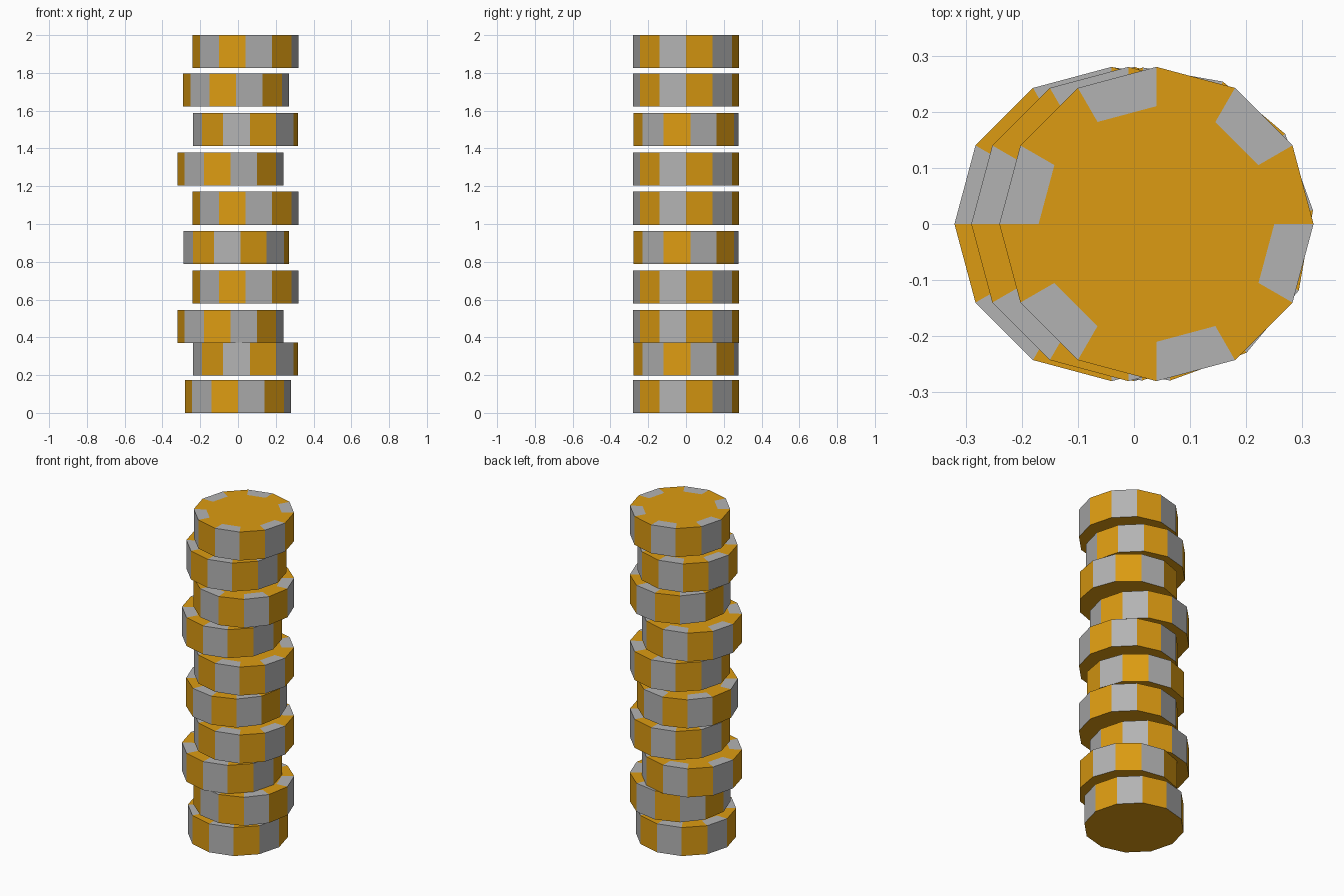
import bpy, bmesh
from math import radians, cos, sin

if "Cube" in bpy.data.objects:
    bpy.data.objects.remove(bpy.data.objects["Cube"])

SIDES, RADIUS, INNER, THICK = 12, 0.28, 0.21, 0.175


def material(name, rgb):
    m = bpy.data.materials.new(name)
    m.diffuse_color = (*rgb, 1)
    m.use_nodes = True
    m.node_tree.nodes["Principled BSDF"].inputs["Base Color"].default_value = m.diffuse_color
    return m


orange = material("orange", (0.72, 0.33, 0.006))
grey = material("grey", (0.45, 0.45, 0.45))


def chip(name, x, z, turn):
    """Twelve-sided disc with six grey edge marks on the rim and top."""
    bm = bmesh.new()

    def ring(r, h):
        angles = [radians(turn + i * 360 / SIDES) for i in range(SIDES)]
        return [bm.verts.new((r * cos(a), r * sin(a), h)) for a in angles]

    low, high, inner = ring(RADIUS, 0), ring(RADIUS, THICK), ring(INNER, THICK)
    # underside and top centre
    bm.faces.new(low[::-1])
    bm.faces.new(inner)
    # rim and top border, every second segment grey
    for i in range(SIDES):
        j = (i + 1) % SIDES
        for a, b in ((low, high), (high, inner)):
            f = bm.faces.new((a[i], a[j], b[j], b[i]))
            f.material_index = i % 2
    mesh = bpy.data.meshes.new(name)
    bm.to_mesh(mesh)
    bm.free()
    mesh.materials.append(orange)
    mesh.materials.append(grey)
    ob = bpy.data.objects.new(name, mesh)
    ob.location = (x, 0, z)
    bpy.context.collection.objects.link(ob)


# stack from bottom to top: x offset, base height, rotation in degrees
stack = [
    (0.0, 0.0, 0), (0.04, 0.197, 35), (-0.04, 0.371, 0), (0.04, 0.579, 0),
    (-0.01, 0.787, 35), (0.04, 0.996, 0), (-0.04, 1.204, 0),
    (0.04, 1.412, 35), (-0.01, 1.621, 0), (0.04, 1.825, 0),
]
for n, (x, z, turn) in enumerate(stack, 1):
    chip(f"stacked_disc_{n}", x, z, turn)
